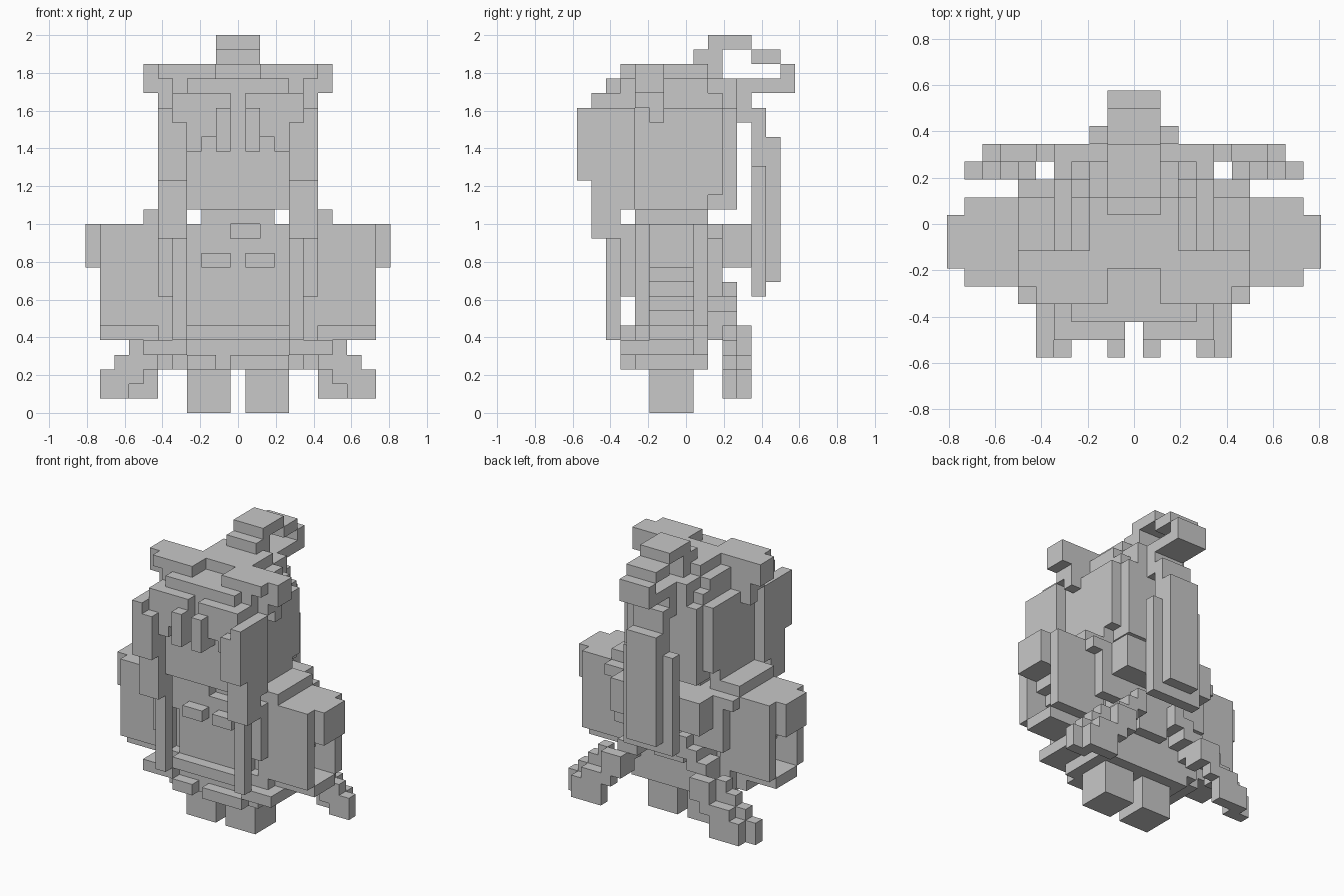
import bpy
import bmesh
from mathutils import Vector

cube = bpy.data.objects.get("Cube")
if cube:
    bpy.data.objects.remove(cube, do_unlink=True)

CELL = 2 / 26

grey = bpy.data.materials.new("plain grey")
grey.use_nodes = True
colour = (0.58, 0.58, 0.58, 1)
grey.diffuse_color = colour
grey.node_tree.nodes["Principled BSDF"].inputs["Base Color"].default_value = colour


def span(value):
    """A single cell index or a (first, last) range of cells."""
    return value if isinstance(value, tuple) else (value, value)


def block(x, y, z):
    """All cells in the inclusive ranges x, y and z."""
    ranges = [range(a, b + 1) for a, b in map(span, (x, y, z))]
    return {(i, j, k) for i in ranges[0] for j in ranges[1] for k in ranges[2]}


def build(name, cells, mirror=False):
    """Turn cells into one object made only of the exposed cell faces."""
    if mirror:
        cells = cells | {(-i, j, k) for i, j, k in cells}
    bm = bmesh.new()
    for cell in cells:
        centre = Vector(cell) + Vector((0, 0, 0.5))
        for axis in range(3):
            for sign in (-1, 1):
                near = list(cell)
                near[axis] += sign
                if tuple(near) in cells:
                    continue
                n, u, v = Vector(), Vector(), Vector()
                n[axis] = sign / 2
                u[(axis + 1) % 3] = sign / 2
                v[(axis + 2) % 3] = 1 / 2
                corners = (-u - v, u - v, u + v, v - u)
                bm.faces.new([bm.verts.new((centre + n + c) * CELL) for c in corners])
    bmesh.ops.remove_doubles(bm, verts=bm.verts, dist=CELL / 100)
    bmesh.ops.dissolve_limit(bm, angle_limit=0.01, verts=bm.verts, edges=bm.edges)
    mesh = bpy.data.meshes.new(name)
    bm.to_mesh(mesh)
    bm.free()
    mesh.materials.append(grey)
    bpy.context.collection.objects.link(bpy.data.objects.new(name, mesh))


# Feet and dress, with a recessed band between two raised hems
build("feet", block((1, 3), (-2, 0), (0, 3)), mirror=True)

skirt = block((-4, 4), (-3, 1), 3) | block((-5, 5), (-3, 1), (4, 5))
skirt |= block((-3, 3), -4, 3) - block(-1, -4, 3)
skirt |= block((-3, 3), -4, 5) | block((-6, 6), (-2, 0), 4)
build("skirt", skirt)
build("skirt_corners", block((5, 6), (-4, -3), 4) | block(4, -4, 4), mirror=True)

torso = block((-3, 3), (-3, 1), (6, 12)) | block((-2, 2), (-3, 1), 13)
torso -= block((0, 1), -3, 12)
build("torso", torso)
build("chest_tabs", block((1, 2), -4, 10), mirror=True)

# Wide sleeves, open at the outer side with a stepped inside
sleeve = block((4, 9), (-3, 1), (10, 12)) | block((4, 6), (-3, 1), 13)
sleeve |= block((5, 9), -3, (6, 9)) | block((5, 9), 1, (6, 9))
sleeve |= block((5, 9), (-2, 0), 5) | block(10, (-2, 0), (10, 12))
for z in range(6, 10):
    sleeve |= block((4, z - 1), (-2, 0), z)
build("sleeves", sleeve, mirror=True)

# Head and rounded hair cap
head = block((-4, 4), (-5, 2), (15, 20)) | block((-4, 4), (-3, 1), 14)
head |= block((-3, 3), (-5, 2), 14) | block((-3, 3), 3, (14, 20))
head |= block((-4, 4), (-5, -2), 21) | block((-3, 3), (-1, 2), 21)
head |= block((-4, 4), (-4, -2), 22) | block((-3, 3), (-1, 1), 22)
head |= block((-2, 2), 2, 22) | block((-2, 2), 3, (21, 22))
head |= block((-2, 2), (-2, 1), 23) | block((-3, 3), -5, 22)
build("head", head)

# Fringe strands of different lengths
fringe = block(1, -6, (18, 21)) | block(1, -7, (18, 20))
fringe |= block(2, -6, (19, 21)) | block(3, -6, (18, 21))
build("fringe", fringe, mirror=True)

# Long locks beside the face
lock = block((4, 5), (-7, -4), (16, 20)) | block(4, (-6, -5), 21)
lock -= block(4, -7, 20)
lock |= block((4, 5), (-6, -5), (12, 15)) | block(5, -4, (14, 15))
lock |= block(4, -5, (5, 11)) | block(5, -4, (8, 12))
build("face_locks", lock, mirror=True)

# Head bow with drooping ends
bow = block((2, 5), (-4, -2), 23) | block(6, (-3, -2), (22, 23))
bow |= block(5, -3, (21, 22)) | block(5, -2, (20, 22))
build("head_bow", bow, mirror=True)

# Looped top knot and hanging ponytail
knot = block((-1, 1), (1, 2), 24) | block((-1, 1), (2, 4), 25)
knot |= block((-1, 1), (5, 6), 24) | block((-1, 1), 7, (22, 23))
knot |= block((-1, 1), (4, 7), 22) | block((-1, 1), 2, 23)
build("hair_loop", knot)

tail = block((-1, 1), 4, (20, 21)) | block((-1, 1), 5, (8, 20))
tail |= block((-1, 1), 6, (9, 18))
tail |= block(-2, 5, (8, 16)) | block(2, 5, (8, 16))
build("ponytail", tail)

# Back sash: thin plate, bow lobes and stepped trailing ends
sash = block((0, 5), 2, (8, 12)) | block(6, 2, 12)
sash |= block((1, 4), (3, 4), (10, 12))
build("sash_bow", sash, mirror=True)

ends = block((0, 1), 2, (6, 8))
for x in (2, 3, 4):
    ends |= block(x, (2, 3), (9 - x, 10 - x))
ends |= block(4, (3, 4), (4, 5)) | block(5, 4, (3, 5))
for x in (6, 7, 8, 9):
    ends |= block(x, 3, (max(1, 9 - x), 11 - x))
ends |= block((6, 7), 4, (1, 3)) | block(8, 4, (1, 2))
build("sash_ends", ends, mirror=True)
